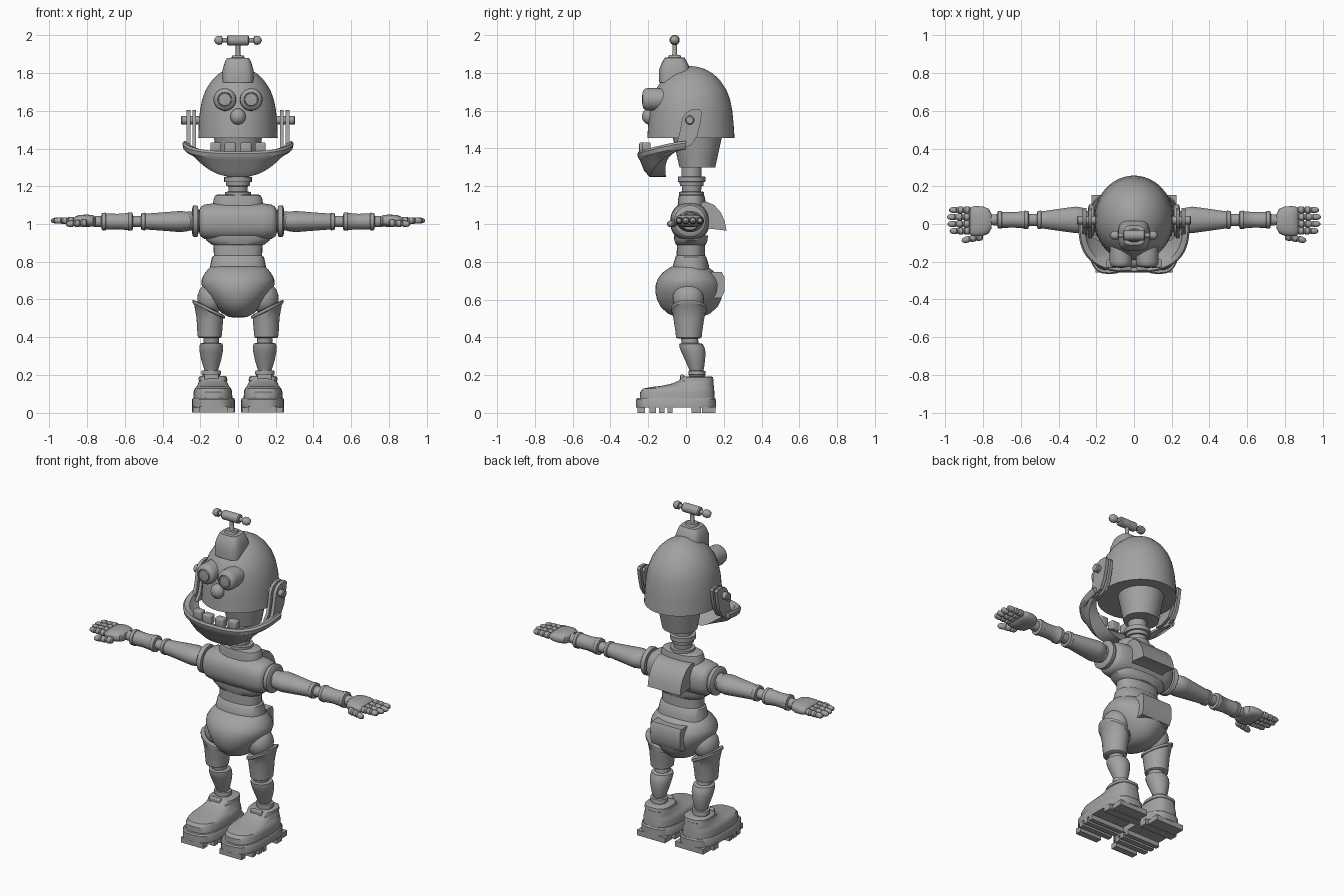
import bpy, bmesh, math
from mathutils import Vector

grey = bpy.data.materials.new("plain grey")
grey.diffuse_color = (0.36, 0.36, 0.36, 1)


def build(name, verts, faces, pair=False, bevel=0, angle=35):
    """Mesh object from points; pair=True also makes the mirrored twin."""
    for side in ((1, -1) if pair else (1,)):
        bm = bmesh.new()
        vs = [bm.verts.new((v[0] * side, v[1], v[2])) for v in verts]
        for f in faces:
            bm.faces.new([vs[i] for i in f])
        if bevel:
            bmesh.ops.bevel(bm, geom=bm.edges[:], offset=bevel, segments=3, profile=0.5, affect='EDGES')
        bmesh.ops.recalc_face_normals(bm, faces=bm.faces[:])
        label = name if not pair else ("left_" if side == 1 else "right_") + name
        me = bpy.data.meshes.new(label)
        bm.to_mesh(me)
        bm.free()
        me.materials.append(grey)
        me.shade_smooth()
        me.set_sharp_from_angle(angle=math.radians(angle))
        bpy.context.collection.objects.link(bpy.data.objects.new(label, me))


def skin(name, rings, **kw):
    """Join closed rings of points and cap both ends."""
    n = len(rings[0])
    faces = [(r * n + i, r * n + (i + 1) % n, (r + 1) * n + (i + 1) % n, (r + 1) * n + i)
             for r in range(len(rings) - 1) for i in range(n)]
    faces += [tuple(range(n)), tuple(range((len(rings) - 1) * n, len(rings) * n))]
    build(name, [p for r in rings for p in r], faces, **kw)


def power(v, e):
    return math.copysign(abs(v) ** e, v)


def tube(name, at, rings, axis='Z', n=32, exp=1.0, **kw):
    """Rings are (height, ra, rb, offset_a, offset_b, tilt) along an axis."""
    out = []
    for r in rings:
        h, ra, rb, oa, ob, tilt = tuple(r) + ((r[1], 0, 0, 0)[len(r) - 2:] if len(r) < 6 else ())
        ring = []
        for i in range(n):
            t = 2 * math.pi * i / n
            a, b = ra * power(math.cos(t), exp), rb * power(math.sin(t), exp)
            hh = h + tilt * a
            a, b = a + oa, b + ob
            p = {'Z': (a, b, hh), 'X': (hh, a, b), 'Y': (a, hh, b)}[axis]
            ring.append(Vector(at) + Vector(p))
        out.append(ring)
    skin(name, out, **kw)


def ball(name, at, rx, ry, rz, **kw):
    tube(name, at, [(-rz * math.cos(math.pi * k / 16), max(rx * math.sin(math.pi * k / 16), 1e-3),
                     max(ry * math.sin(math.pi * k / 16), 1e-3)) for k in range(17)], **kw)


def prism(name, outline, x0, x1, **kw):
    """Extrude a (y, z) outline along x."""
    skin(name, [[(x, y, z) for y, z in outline] for x in (x0, x1)], **kw)


def box(name, c, size, **kw):
    x, y, z = c
    a, b, d = (s / 2 for s in size)
    prism(name, [(y - b, z - d), (y + b, z - d), (y + b, z + d), (y - b, z + d)], x - a, x + a, **kw)


# Head: dome, lower skull, neck
tube("head_dome", (0, 0.026, 0),
     [(1.455, .211, .231), (1.53, .208, .226), (1.6, .202, .219), (1.66, .19, .207), (1.71, .172, .188),
      (1.76, .14, .155), (1.795, .105, .118), (1.82, .065, .075), (1.832, .03, .035), (1.836, .002, .002)], n=48)
tube("lower_skull", (0, 0.06, 0), [(1.3, .1, .095), (1.46, .128, .13)], n=40)
tube("neck", (0, 0.03, 0), [(1.1, .05), (1.145, .05), (1.146, .07, .066), (1.17, .07, .066), (1.172, .05), (1.2, .052),
                            (1.202, .062), (1.222, .064), (1.224, .073), (1.25, .073), (1.252, .053), (1.31, .053)])

# Face: eyes with inset pupils, nose
tube("eye", (.07, 0, 1.66), [(-.12, .058), (-.2, .06), (-.216, .057), (-.226, .048), (-.229, .039),
                            (-.224, .037), (-.224, .034), (-.231, .032), (-.233, .002)], axis='Y', pair=True)
ball("nose", (0, -.195, 1.57), .041, .038, .043)

# Crest and propeller
tube("crest", (0, -.06, 0), [(1.75, .083, .083), (1.815, .083, .083), (1.845, .074, .072), (1.865, .068, .062),
                            (1.88, .058, .052), (1.882, .035, .035), (1.895, .03, .03)], exp=.6)
tube("propeller_stem", (0, -.06, 0), [(1.88, .024), (1.9, .012), (1.96, .012)], n=16)
tube("propeller_hub", (0, -.06, 1.974), [(-.058, .022), (-.052, .027), (.052, .027), (.058, .022)], axis='X', n=24)
tube("propeller_tip", (0, -.06, 1.974), [(.05, .012), (.083, .012), (.085, .022), (.105, .024), (.118, .018),
                                        (.127, .003)], axis='X', n=20, pair=True)

# Jaw: horseshoe band that deepens into a chin at the front
jaw = []
for i in range(41):
    t = math.pi * i / 40
    s = math.sin(t)
    x, y, zt = .295 * power(math.cos(t), .75), -.258 * max(s, 0) ** .75, 1.44 - .055 * s
    zb = zt - .045 - .09 * s ** 1.8
    jaw.append([(x * k, y * k, z) for k, z in (
        (.88, zt - .004), (.97, zt), (1, zt - .012), (.985, zt - .035), (.95, zt - .045),
        (.93 - .07 * s, (zt + zb) / 2 - .035 * s), (.9 - .15 * s, zb), (.86 - .45 * s, zb),
        (.86 - .1 * s, zt - .03))])
skin("jaw", jaw)
for x, y in ((.042, -.225), (.118, -.21)):
    box("tooth", (x, y, 1.405), (.058, .045, .055), pair=True, bevel=.008)

# Jaw hinges: two plates and a bolt on each side
plate = [(-.02, 1.56), (0, 1.59), (.03, 1.605), (.075, 1.605), (.085, 1.59), (.075, 1.53), (.06, 1.47),
         (.03, 1.42), (-.03, 1.395), (-.075, 1.4), (-.045, 1.44), (-.03, 1.5)]
prism("hinge_inner_plate", plate, .222, .24, pair=True)
prism("hinge_outer_plate", plate, .252, .272, pair=True)
tube("hinge_bolt", (0, .02, 1.55), [(.19, .022), (.285, .022), (.298, .024), (.303, .018)], axis='X', n=20, pair=True)

# Chest, collar, backpack
tube("chest", (0, .02, 1.012), [(x, r, r * .98) for x, r in (
    (-.205, .065), (-.198, .08), (-.18, .092), (-.13, .1), (0, .103), (.13, .1), (.18, .092), (.198, .08), (.205, .065))],
    axis='X', n=40, exp=.85)
tube("collar", (0, .03, 0), [(1.08, .135, .075), (1.13, .13, .072), (1.15, .122, .068), (1.156, .11, .06)], exp=.8)
prism("backpack", [(.04, 1.11), (.11, 1.118), (.15, 1.1), (.185, 1.06), (.205, 1.015), (.215, .965), (.13, .975),
                   (.04, .94)], -.11, .11)

# Waist and pelvis
tube("waist", (0, .026, 0), [(.75, .152, .1), (.78, .147, .095), (.825, .138, .082), (.832, .128, .076), (.888, .13, .074),
                            (.892, .142, .08), (.915, .17, .088), (.94, .175, .09)], exp=.85)
tube("pelvis", (0, .016, 0), [(z, rx, ry) for z, rx, ry in (
    (.503, .02, .03), (.508, .05, .07), (.525, .082, .11), (.56, .118, .15), (.6, .15, .17), (.64, .176, .178),
    (.68, .194, .176), (.71, .192, .165), (.74, .175, .143), (.765, .155, .11), (.775, .142, .09))], n=40)
prism("back_panel", [(.14, .605), (.188, .61), (.203, .64), (.203, .72), (.19, .745), (.13, .745)], -.1, .1)

# Legs
ball("hip", (.143, .012, .605), .072, .082, .085, pair=True)
tube("thigh", (.15, .015, 0), [(.395, .055, .06), (.4, .063, .068), (.43, .066, .071), (.49, .07, .08, 0, 0, .2),
                              (.535, .077, .088, .005, 0, .45), (.54, .086, .094, .005, 0, .5),
                              (.555, .086, .094, .005, 0, .5), (.557, .07, .08, .003, 0, .5)], pair=True)
tube("shin", (.142, 0, 0), [(.17, .044, .04, 0, .058), (.2, .046, .042, 0, .058), (.202, .052, .046, 0, .058),
                           (.222, .05, .045, 0, .057), (.224, .036, .036, 0, .055), (.24, .041, .042, 0, .054),
                           (.28, .053, .053, 0, .048), (.32, .061, .064, 0, .04), (.345, .063, .066, 0, .032),
                           (.365, .06, .062, 0, .026), (.37, .042, .045, 0, .022), (.41, .042, .045, 0, .015)],
     pair=True)

# Shoes: upper (front and back extents per level), sole, treads
upper = [(.07, .103, -.245, .152), (.11, .102, -.243, .15), (.128, .096, -.228, .149), (.137, .088, -.185, .148),
         (.143, .084, -.13, .147), (.155, .078, -.075, .146), (.168, .073, -.045, .144), (.17, .077, -.04, .146),
         (.188, .075, -.025, .143), (.193, .066, -.015, .135)]
tube("shoe_upper", (.133, 0, 0), [(z, rx, (b - f) / 2, 0, (b + f) / 2) for z, rx, f, b in upper], exp=.72, n=40, pair=True)
box("shoe_tongue", (.14, -.02, .185), (.075, .022, .035), pair=True, bevel=.006)
tube("shoe_sole", (.13, -.053, 0), [(.028, .113, .212), (.07, .113, .212), (.078, .108, .206)], exp=.68, n=40, pair=True)
for y, depth, w in ((-.238, .04, .15), (-.176, .033, .21), (-.128, .03, .222), (-.085, .026, .226),
                    (.055, .05, .224), (.12, .07, .19)):
    box("sole_tread", (.13, y, .016), (w, depth, .032), pair=True)

# Arms: shoulder rings, upper arm, elbow, forearm, wrist
tube("shoulder", (0, .02, 1.015), [(.19, .055), (.21, .06), (.212, .08), (.222, .084), (.236, .084), (.242, .076),
                                  (.244, .05), (.27, .05)], axis='X', pair=True)
tube("upper_arm", (0, .022, 1.013), [(.255, .05, .046), (.262, .064, .05, 0, 0, .15), (.3, .07, .056, 0, 0, .1),
                                    (.32, .069, .055), (.42, .055, .047), (.49, .045, .042), (.494, .049, .047),
                                    (.512, .047, .045), (.515, .032, .03), (.568, .032, .03)], axis='X', pair=True)
tube("forearm", (0, .022, 1.013), [(.558, .038), (.561, .047), (.58, .049), (.585, .045), (.64, .041), (.7, .043),
                                  (.703, .047), (.722, .046), (.726, .03), (.775, .027)], axis='X', pair=True)

# Hands: palm, four jointed fingers, thumb
tube("palm", (0, .015, 1.017), [(.757, .04, .022), (.77, .065, .03), (.8, .078, .033), (.84, .08, .031),
                               (.862, .076, .024), (.87, .068, .016)], axis='X', exp=.75, pair=True)
knuckles = [(0, .012), (.006, .019), (.028, .02), (.036, .013), (.042, .018), (.062, .018), (.07, .012),
            (.076, .017), (.095, .016), (.108, .011), (.114, .002)]
for y, reach in ((.074, 0), (.037, .012), (0, .008), (-.037, -.004)):
    tube("finger", (.868, y, 1.018), [(h * (1 + reach * 8) , r) for h, r in knuckles], axis='X', n=14, pair=True)
tube("thumb", (.8, -.065, 1.005), [(h, r * 1.05, r * 1.05, -.2 * h, -.05 * h) for h, r in knuckles], axis='X', n=14,
     pair=True)
